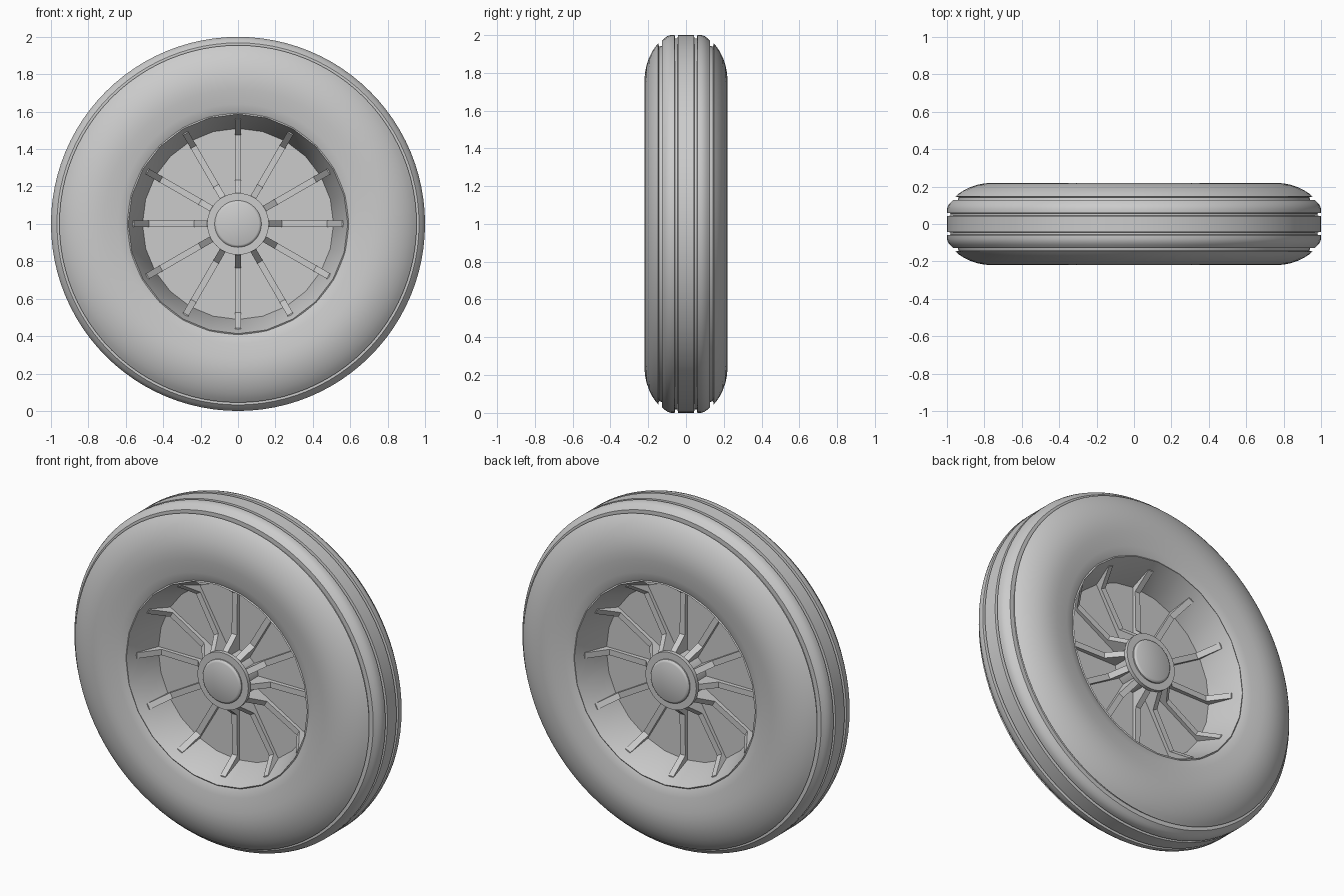
import bpy, bmesh, math
from mathutils import Matrix, Vector

cube = bpy.data.objects.get("Cube")
if cube:
    bpy.data.objects.remove(cube, do_unlink=True)

CENTRE = Vector((0, 0, 1))

grey = bpy.data.materials.new("plain grey")
grey.use_nodes = True
colour = (0.6, 0.6, 0.6, 1)
grey.diffuse_color = colour
grey.node_tree.nodes["Principled BSDF"].inputs["Base Color"].default_value = colour


def finish(name, bm, angle=30):
    """Turn a bmesh into a shaded object with the shared material."""
    bmesh.ops.recalc_face_normals(bm, faces=bm.faces)
    mesh = bpy.data.meshes.new(name)
    bm.to_mesh(mesh)
    bm.free()
    mesh.materials.append(grey)
    obj = bpy.data.objects.new(name, mesh)
    obj.location = CENTRE
    bpy.context.collection.objects.link(obj)
    bpy.ops.object.select_all(action='DESELECT')
    obj.select_set(True)
    bpy.context.view_layer.objects.active = obj
    bpy.ops.object.shade_smooth_by_angle(angle=math.radians(angle))
    return obj


def both_sides(half):
    """Mirror a (radius, depth) half profile across the middle plane."""
    return half + [(r, -y) for r, y in reversed(half)]


def lathe(name, profile, sides, angle=30):
    """Revolve a closed (radius, depth) profile around the axle."""
    bm = bmesh.new()
    rings = []
    for i in range(sides):
        a = math.tau * i / sides
        rings.append([bm.verts.new((r * math.cos(a), y, r * math.sin(a)))
                      for r, y in profile])
    n = len(profile)
    for i in range(sides):
        here, after = rings[i], rings[(i + 1) % sides]
        for j in range(n):
            k = (j + 1) % n
            bm.faces.new((here[j], here[k], after[k], after[j]))
    bmesh.ops.remove_doubles(bm, verts=bm.verts, dist=1e-5)
    return finish(name, bm, angle)


# Tyre: rounded sidewall, shoulder groove, flat tread with two grooves
tyre_half = [
    (0.62, 0.12), (0.584, 0.19), (0.60, 0.199), (0.64, 0.207), (0.68, 0.213),
    (0.72, 0.218), (0.76, 0.22), (0.80, 0.217), (0.84, 0.209), (0.88, 0.195),
    (0.91, 0.18), (0.935, 0.164), (0.955, 0.147),
    (0.938, 0.143), (0.942, 0.128), (0.968, 0.128),
    (0.984, 0.112), (0.994, 0.098), (1.0, 0.08), (1.0, 0.06),
    (0.982, 0.057), (0.982, 0.045), (1.0, 0.042),
]
lathe("tyre", both_sides(tyre_half), 96)

# Rim: tapered faceted wall on both sides, lip hidden in the tyre
rim_half = [(0.63, 0.17), (0.587, 0.198), (0.51, 0.008)]
lathe("rim", both_sides(rim_half), 24)

# Thin web closing the middle of the wheel
lathe("web_disc", [(0, 0.01), (0.515, 0.01), (0.515, -0.01), (0, -0.01)], 24)

# Hub: core, flange and raised cap on each face
hub_half = [
    (0, 0.158), (0.112, 0.158), (0.12, 0.154), (0.125, 0.147), (0.125, 0.14),
    (0.165, 0.14), (0.165, 0.118), (0.14, 0.112),
]
lathe("hub", both_sides(hub_half), 48)

# Spokes: ribs rising to the hub at one end and up the rim at the other
spoke_half = [(0.12, 0.118), (0.165, 0.118), (0.235, 0.035),
              (0.475, 0.03), (0.557, 0.14), (0.575, 0.14)]
bm = bmesh.new()
WIDTH = 0.034
for i in range(12):
    turn = Matrix.Rotation(math.tau * i / 12, 3, 'Y')
    verts = [bm.verts.new(turn @ Vector((r, y, -WIDTH / 2)))
             for r, y in both_sides(spoke_half)]
    side = bm.faces.new(verts)
    grown = bmesh.ops.extrude_face_region(bm, geom=[side], use_keep_orig=True)
    moved = [v for v in grown["geom"] if isinstance(v, bmesh.types.BMVert)]
    bmesh.ops.translate(bm, verts=moved, vec=turn @ Vector((0, 0, WIDTH)))
finish("spokes", bm, 1)
